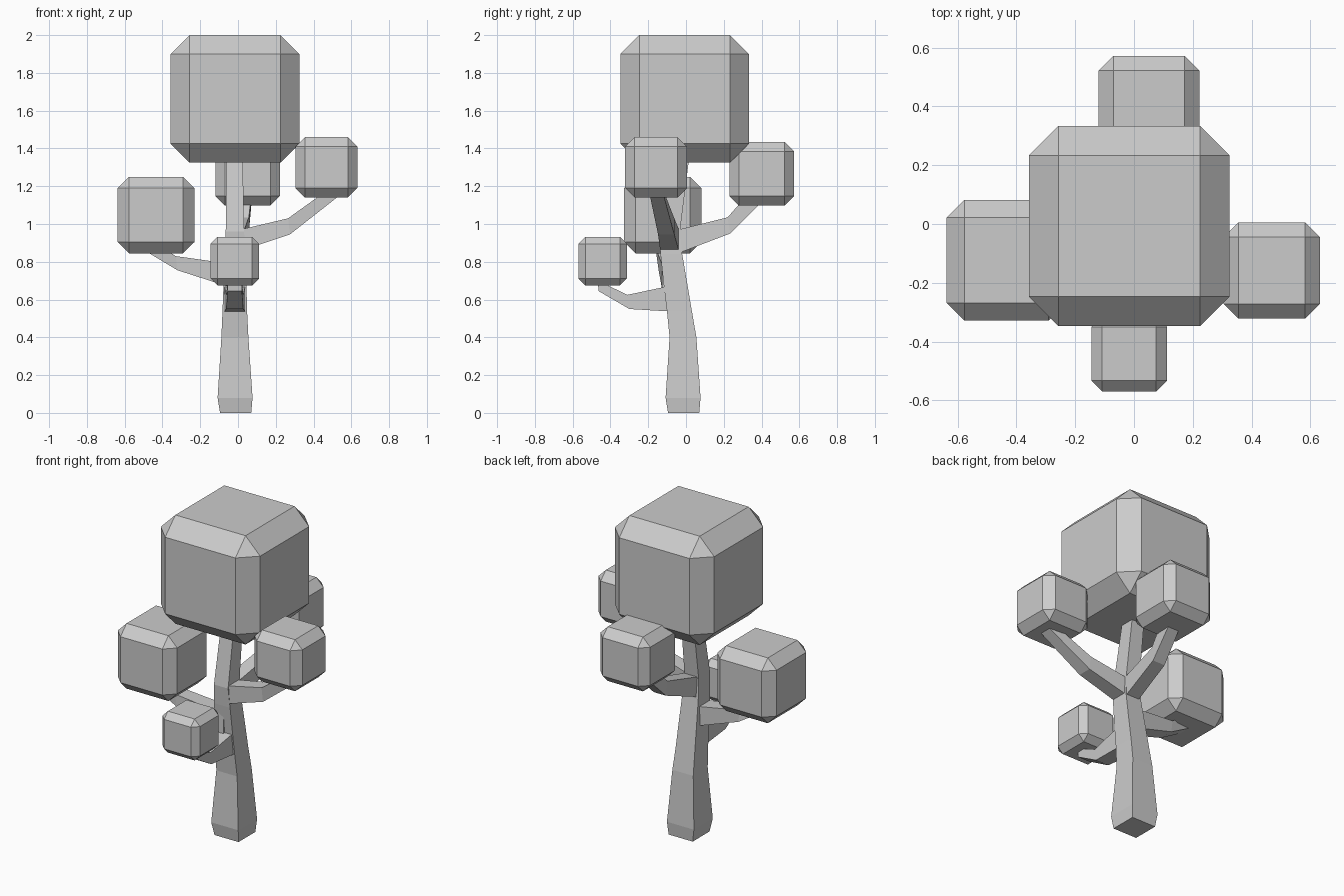
import bpy, bmesh
from mathutils import Vector

if "Cube" in bpy.data.objects:
    bpy.data.objects.remove(bpy.data.objects["Cube"])


def make_object(name, bm):
    bmesh.ops.recalc_face_normals(bm, faces=bm.faces[:])
    mesh = bpy.data.meshes.new(name)
    bm.to_mesh(mesh)
    bm.free()
    obj = bpy.data.objects.new(name, mesh)
    bpy.context.collection.objects.link(obj)
    return obj


def loft(name, rings):
    """Skin a list of four-point rings and cap both ends."""
    bm = bmesh.new()
    loops = [[bm.verts.new(p) for p in ring] for ring in rings]
    for a, b in zip(loops, loops[1:]):
        for i in range(4):
            j = (i + 1) % 4
            bm.faces.new((a[i], a[j], b[j], b[i]))
    bm.faces.new(loops[0][::-1])
    bm.faces.new(loops[-1])
    return make_object(name, bm)


def foliage(name, lo, hi, chamfer):
    """Chamfered leaf block between two corners."""
    lo, hi = Vector(lo), Vector(hi)
    bm = bmesh.new()
    bmesh.ops.create_cube(bm, size=1)
    for v in bm.verts:
        v.co = (lo + hi) / 2 + v.co * (hi - lo)
    bmesh.ops.bevel(bm, geom=bm.edges[:], offset=chamfer, segments=1,
                    affect='EDGES', clamp_overlap=True)
    return make_object(name, bm)


def branch(name, side, sections):
    """Square limb; each section is (lower point, upper point, half width)."""
    side = Vector(side)
    rings = []
    for lo, hi, w in sections:
        lo, hi, s = Vector(lo), Vector(hi), side * w
        rings.append([lo - s, lo + s, hi + s, hi - s])
    return loft(name, rings)


# Leaning trunk: x0, x1, y0, y1, z
trunk = [
    (-.095, .070, -.095, .070, 0),
    (-.108, .077, -.108, .077, .08),
    (-.088, .055, -.087, .055, .40),
    (-.082, .048, -.101, .031, .54),
    (-.077, .045, -.117, .009, .67),
    (-.070, .040, -.135, -.020, .84),
    (-.065, .032, -.143, -.032, .96),
    (-.060, .025, -.070, .018, 1.36),
]
loft("trunk", [[(a, c, z), (b, c, z), (b, d, z), (a, d, z)]
               for a, b, c, d, z in trunk])

# Branches
branch("front_branch", (1, 0, 0), [
    ((-.017, -.05, .535), (-.017, -.05, .68), .058),
    ((-.017, -.30, .55), (-.017, -.31, .625), .045),
    ((-.017, -.463, .645), (-.017, -.467, .70), .038)])
branch("back_branch", (1, 0, 0), [
    ((-.015, -.08, .83), (-.015, -.08, .96), .045),
    ((.015, .235, .95), (.015, .22, 1.035), .042),
    ((.035, .40, 1.115), (.035, .33, 1.16), .037)])
branch("left_branch", (0, 1, 0), [
    ((-.01, -.075, .655), (-.01, -.075, .785), .052),
    ((-.32, -.10, .755), (-.33, -.10, .83), .045),
    ((-.475, -.12, .848), (-.41, -.12, .885), .038)])
branch("right_branch", (0, 1, 0), [
    ((-.01, -.085, .85), (-.01, -.085, .965), .05),
    ((.275, -.105, .945), (.265, -.105, 1.03), .043),
    ((.53, -.153, 1.145), (.46, -.153, 1.17), .037)])

# Leaf blocks
foliage("top_foliage", (-.357, -.347, 1.325), (.325, .333, 2.0), .10)
foliage("left_foliage", (-.637, -.328, .845), (-.23, .082, 1.25), .06)
foliage("right_foliage", (.305, -.322, 1.14), (.632, .005, 1.46), .05)
foliage("back_foliage", (-.12, .23, 1.098), (.222, .572, 1.435), .05)
foliage("front_foliage", (-.145, -.57, .675), (.112, -.313, .932), .037)
